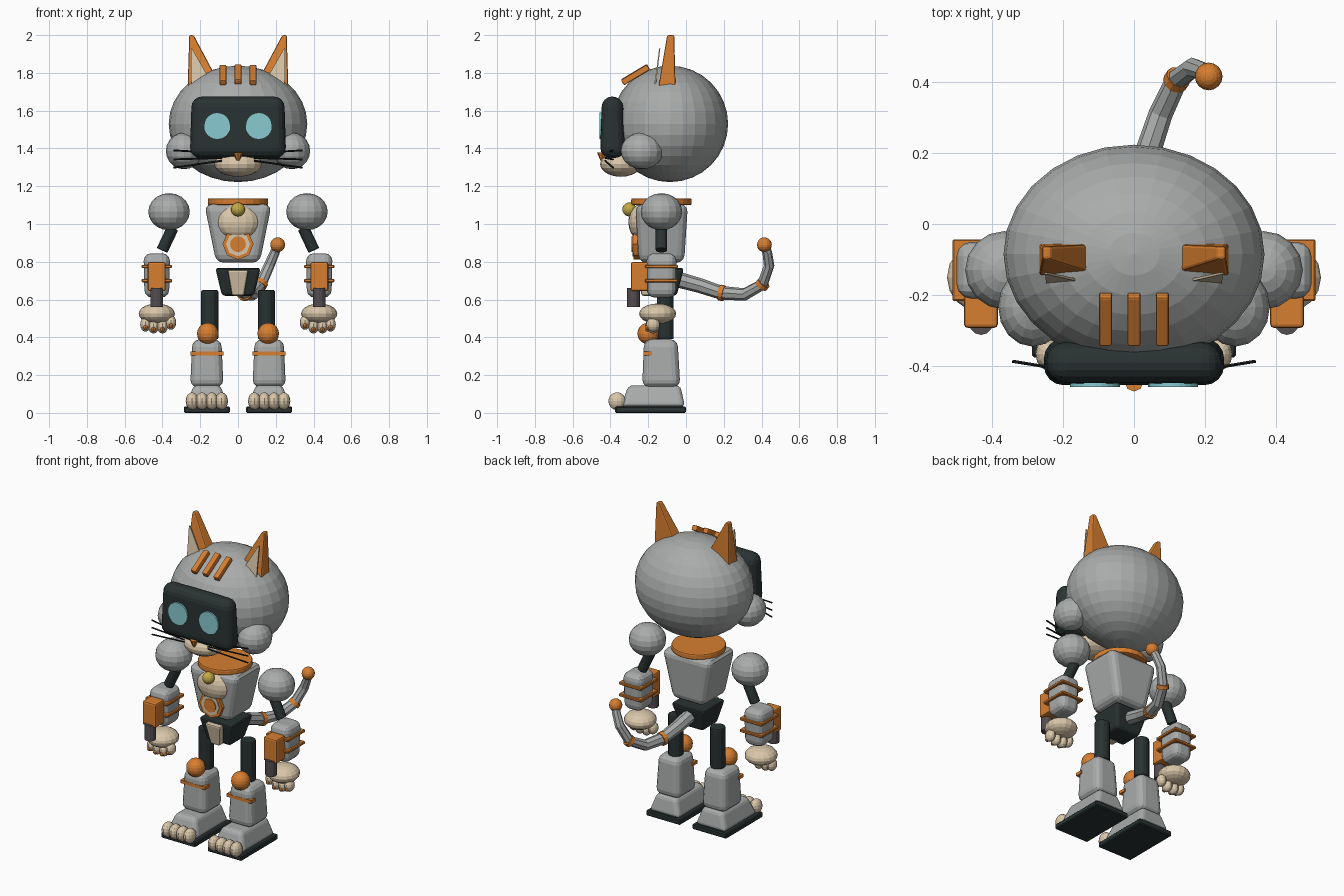
import bpy, bmesh, math
from mathutils import Vector

cube = bpy.data.objects.get("Cube")
if cube:
    bpy.data.objects.remove(cube, do_unlink=True)


def material(name, rgb):
    m = bpy.data.materials.new(name)
    m.use_nodes = True
    m.diffuse_color = (*rgb, 1)
    m.node_tree.nodes["Principled BSDF"].inputs["Base Color"].default_value = (*rgb, 1)
    return m


GREY = material("light grey", (.40, .41, .41))
ORANGE = material("orange", (.68, .21, .03))
CREAM = material("cream", (.70, .57, .40))
DARK = material("charcoal", (.022, .032, .032))
CYAN = material("pale cyan", (.25, .60, .64))
GOLD = material("gold", (.55, .40, .06))
METAL = material("gunmetal", (.09, .075, .08))
BLACK = material("black", (.012, .014, .014))


def finish(bm, name, mat, bevel=0, segments=3):
    bmesh.ops.recalc_face_normals(bm, faces=bm.faces)
    me = bpy.data.meshes.new(name)
    bm.to_mesh(me)
    bm.free()
    me.materials.append(mat)
    ob = bpy.data.objects.new(name, me)
    bpy.context.collection.objects.link(ob)
    if bevel:
        mod = ob.modifiers.new("Bevel", "BEVEL")
        mod.width, mod.segments = bevel, segments
    return ob


def ball(name, mat, c, r, segs=16, rings=10):
    bm = bmesh.new()
    bmesh.ops.create_uvsphere(bm, u_segments=segs, v_segments=rings, radius=1)
    bmesh.ops.scale(bm, vec=r if isinstance(r, tuple) else (r, r, r), verts=bm.verts)
    bmesh.ops.translate(bm, vec=c, verts=bm.verts)
    return finish(bm, name, mat)


def block(name, mat, low, high, bevel=0, segments=3, s=1):
    """Tapered box between two rectangles (x0, x1, y0, y1, z); s mirrors it in x."""
    bm = bmesh.new()
    for x0, x1, y0, y1, z in (low, high):
        for x in (x0, x1):
            for y in (y0, y1):
                bm.verts.new((s * x, y, z))
    bmesh.ops.convex_hull(bm, input=bm.verts)
    bmesh.ops.dissolve_limit(bm, angle_limit=.02, verts=bm.verts, edges=bm.edges)
    return finish(bm, name, mat, bevel, segments)


def rod(name, mat, a, b, r, r2=None, sides=12, bevel=0):
    a, b = Vector(a), Vector(b)
    bm = bmesh.new()
    bmesh.ops.create_cone(bm, cap_ends=True, segments=sides, radius1=r,
                          radius2=r if r2 is None else r2, depth=(b - a).length)
    turn = (b - a).to_track_quat("Z", "Y").to_matrix()
    bmesh.ops.rotate(bm, matrix=turn, verts=bm.verts)
    bmesh.ops.translate(bm, vec=(a + b) / 2, verts=bm.verts)
    return finish(bm, name, mat, bevel, 2)


# Head, visor and muzzle
ball("head", GREY, (0, -.085, 1.53), (.367, .308, .308), 28, 16)
block("visor", DARK, (-.255, .255, -.455, -.32, 1.35), (-.245, .245, -.445, -.335, 1.675), .055, 4)
ball("muzzle", CREAM, (0, -.345, 1.317), (.125, .11, .067))
rod("nose", ORANGE, (0, -.445, 1.335), (0, -.445, 1.378), .008, .026, 8)
for i in (-1, 0, 1):
    stripe = block("forehead_stripe", ORANGE, (-.018, .018, -.08, .08, -.016),
                   (-.018, .018, -.08, .08, .016), .006, 2)
    stripe.location = (i * .08, -.268, 1.793 - .004 * abs(i))
    stripe.rotation_euler.x = math.radians(31)

# Collar, torso and chest emblem
rod("collar", ORANGE, (0, -.13, 1.1), (0, -.13, 1.136), .16, sides=24, bevel=.008)
ball("collar_bell", GOLD, (0, -.30, 1.077), .037)
block("torso", GREY, (-.115, .115, -.25, -.01, .795), (-.178, .178, -.268, .01, 1.105), .04)
ball("chest_patch", CREAM, (0, -.245, 1.01), (.112, .06, .092))
for part, mat, r, y in (("emblem_rim", ORANGE, .082, -.278), ("emblem_face", CREAM, .064, -.283),
                        ("emblem_centre", ORANGE, .042, -.289)):
    rod(part, mat, (0, -.23, .893), (0, y, .893), r, sides=8 if r > .05 else 16)

# Pelvis
block("pelvis", DARK, (-.085, .085, -.20, -.05, .62), (-.12, .12, -.235, -.01, .768), .018)
block("pelvis_plate", CREAM, (-.032, .032, -.235, -.17, .62), (-.055, .055, -.262, -.19, .757), .01, 2)

# Tail: tapered tube along a path with two bands and a ball tip
path = [(0, -.04, .705), (.01, .08, .672), (.035, .19, .635), (.075, .31, .627),
        (.12, .405, .68), (.165, .44, .78), (.195, .43, .85), (.21, .415, .89)]
curve = bpy.data.curves.new("tail", "CURVE")
curve.dimensions = "3D"
curve.bevel_depth, curve.bevel_resolution = .042, 2
curve.use_fill_caps = True
spline = curve.splines.new("POLY")
spline.points.add(len(path) - 1)
for i, p in enumerate(path):
    spline.points[i].co = (*p, 1)
    spline.points[i].radius = 1 - .065 * i
spline.use_smooth = False
curve.materials.append(GREY)
bpy.context.collection.objects.link(bpy.data.objects.new("tail", curve))
for i, r in ((2, .042), (4, .036)):
    p = Vector(path[i])
    d = (Vector(path[i + 1]) - Vector(path[i - 1])).normalized() * .013
    rod("tail_band", ORANGE, p - d, p + d, r)
ball("tail_tip", ORANGE, path[-1], .039)

for s, side in ((1, "left_"), (-1, "right_")):
    # Ears, eyes, cheeks and whiskers
    block(side + "ear", ORANGE, (.075, .267, -.15, -.055, 1.70), (.235, .258, -.10, -.062, 2.0), .008, 2, s)
    block(side + "inner_ear", CREAM, (.13, .247, -.168, -.16, 1.73), (.244, .25, -.142, -.136, 1.93), s=s)
    rod(side + "eye", CYAN, (s * .11, -.44, 1.52), (s * .11, -.458, 1.52), .07, sides=24)
    ball(side + "cheek", GREY, (s * .285, -.233, 1.387), (.097, .112, .097))
    for inner, outer in ((1.375, 1.39), (1.35, 1.342), (1.335, 1.298)):
        rod(side + "whisker", BLACK, (s * .085, -.428, inner), (s * .342, -.386, outer), .005, sides=6)

    # Arms
    x = s * .43
    ball(side + "shoulder", GREY, (s * .365, -.13, 1.065), (.11, .11, .098))
    rod(side + "upper_arm", DARK, (s * .345, -.13, .98), (s * .402, -.13, .86), .032, sides=10, bevel=.006)
    block(side + "forearm", GREY, (.365, .495, -.205, -.055, .61), (.36, .50, -.21, -.05, .845), .04, 3, s)
    for z in (.70, .775):
        block(side + "forearm_band", ORANGE, (.35, .51, -.217, -.043, z - .009),
              (.35, .51, -.217, -.043, z + .009), .004, 1, s)
    block(side + "arm_device", ORANGE, (.383, .478, -.292, -.20, .645), (.383, .478, -.292, -.20, .798), .01, 2, s)
    rod(side + "device_barrel", METAL, (x, -.278, .56), (x, -.278, .66), .034)
    ball(side + "palm", CREAM, (x, -.15, .525), (.096, .098, .054))
    for dx, dz in ((.06, .01), (.017, 0), (-.03, 0), (-.075, .02)):
        px, pz = s * (.43 + dx), .458 + dz
        ball(side + "finger", CREAM, (px, -.175, pz), (.028, .036, .038), 12, 8)
        ball(side + "claw", ORANGE, (px, -.203, pz - .016), .013, 8, 6)

    # Legs
    rod(side + "thigh", DARK, (s * .15, -.11, .39), (s * .15, -.11, .65), .046, bevel=.008)
    ball(side + "knee", ORANGE, (s * .16, -.2, .42), .057)
    block(side + "shin", GREY, (.077, .253, -.232, -.03, .135), (.088, .242, -.222, -.045, .39), .04, 3, s)
    block(side + "shin_band", ORANGE, (.077, .252, -.226, -.18, .305), (.077, .252, -.226, -.18, .325), s=s)

    # Feet
    block(side + "foot", GREY, (.055, .275, -.345, -.005, .03), (.092, .236, -.305, -.03, .146), .025, 3, s)
    block(side + "sole", DARK, (.043, .287, -.375, 0, 0), (.043, .287, -.375, 0, .034), .006, 1, s)
    for i in range(4):
        ball(side + "toe", CREAM, (s * (.087 + .052 * i), -.365, .062), (.034, .046, .047), 12, 8)
